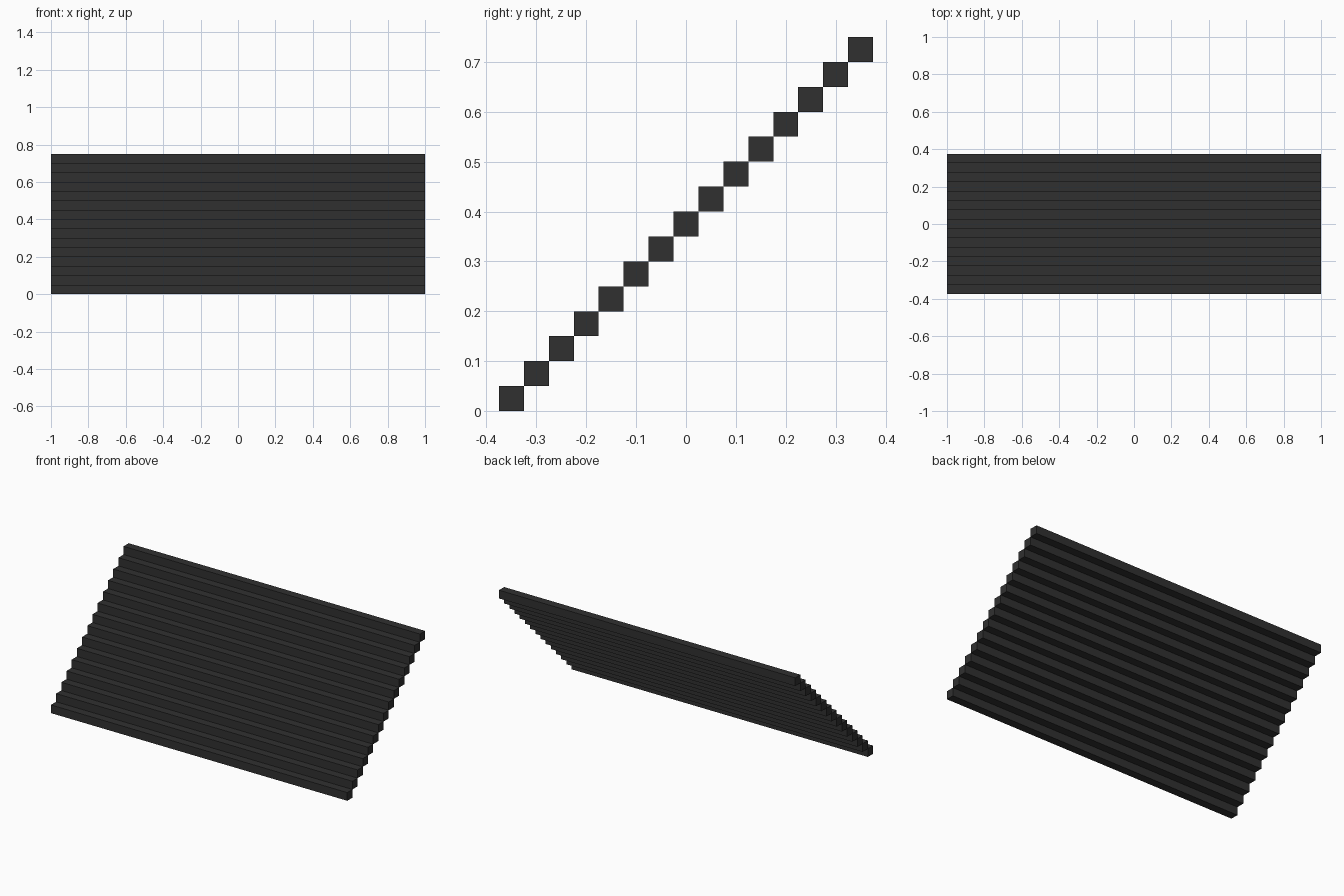
import bpy

cube = bpy.data.objects.get("Cube")
if cube:
    bpy.data.objects.remove(cube, do_unlink=True)

STEPS = 15
SIZE = 0.05     # tread depth and riser height
WIDTH = 2.0

# Dark charcoal shared by every step
charcoal = bpy.data.materials.new("charcoal")
charcoal.use_nodes = True
colour = (0.03, 0.03, 0.03, 1.0)
charcoal.diffuse_color = colour
charcoal.node_tree.nodes["Principled BSDF"].inputs["Base Color"].default_value = colour


def add_step(index):
    """One square bar, meeting its neighbours edge to edge."""
    y = (index - (STEPS - 1) / 2) * SIZE
    z = (index + 0.5) * SIZE
    bpy.ops.mesh.primitive_cube_add(size=1, location=(0, y, z))
    step = bpy.context.object
    step.name = f"step_{index + 1:02d}"
    step.scale = (WIDTH, SIZE, SIZE)
    bpy.ops.object.transform_apply(location=False, rotation=False, scale=True)
    step.data.materials.append(charcoal)


# Straight flight rising from front to back
for i in range(STEPS):
    add_step(i)
